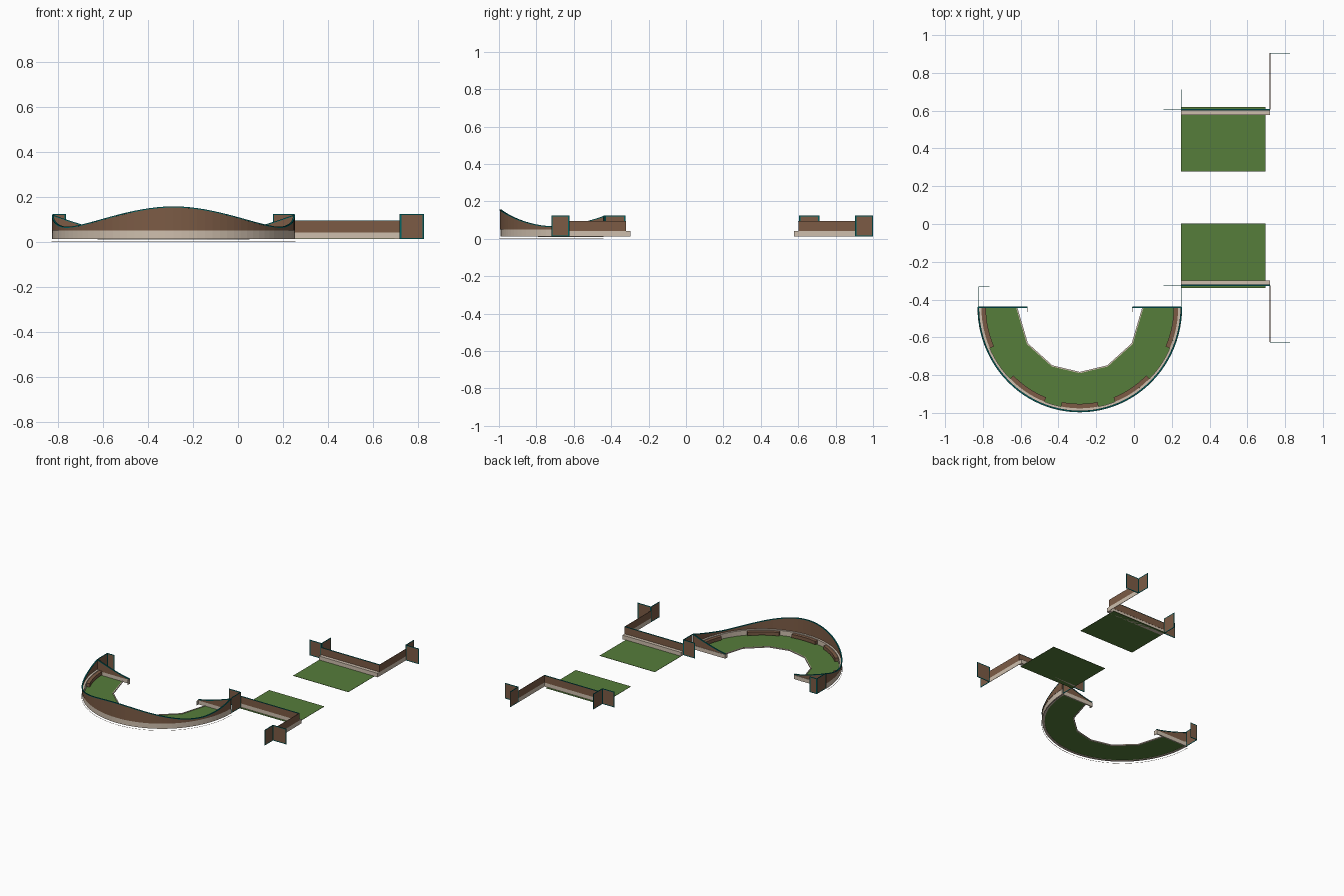
import bpy, bmesh, math

if "Cube" in bpy.data.objects:
    bpy.data.objects.remove(bpy.data.objects["Cube"])


def material(name, rgb):
    m = bpy.data.materials.new(name)
    m.diffuse_color = (*rgb, 1)
    m.use_nodes = True
    m.node_tree.nodes["Principled BSDF"].inputs["Base Color"].default_value = m.diffuse_color
    return m


BROWN = material("brown", (0.20, 0.105, 0.06))
CREAM = material("cream", (0.62, 0.52, 0.42))
GREEN = material("green", (0.092, 0.205, 0.043))
TEAL = material("teal", (0.0, 0.13, 0.13))

CX, CY, RX, RY = -0.287, -0.44, 0.54, 0.555   # half-ellipse of the curved bank
BASE = 0.012


def finish(name, bm, mat):
    bmesh.ops.recalc_face_normals(bm, faces=bm.faces)
    me = bpy.data.meshes.new(name)
    bm.to_mesh(me)
    bm.free()
    me.materials.append(mat)
    ob = bpy.data.objects.new(name, me)
    bpy.context.collection.objects.link(ob)
    return ob


def sweep(name, mat, stations):
    """Closed bar through a list of cross-sections."""
    bm = bmesh.new()
    rings = [[bm.verts.new(p) for p in s] for s in stations]
    for a, b in zip(rings, rings[1:]):
        for k in range(len(a)):
            j = (k + 1) % len(a)
            bm.faces.new((a[k], a[j], b[j], b[k]))
    bm.faces.new(rings[0])
    bm.faces.new(rings[-1])
    return finish(name, bm, mat)


def box(name, mat, x0, x1, y0, y1, z0, z1):
    return sweep(name, mat, [[(x, y0, z0), (x, y1, z0), (x, y1, z1), (x, y0, z1)]
                             for x in (x0, x1)])


def arc(t, off):
    a = math.radians(t)
    return CX + (RX - off) * math.cos(a), CY - (RY - off) * math.sin(a)


def arc_bar(name, mat, o0, o1, zlow, zhigh, t0=0, t1=180, n=48):
    st = []
    for i in range(n + 1):
        t = t0 + (t1 - t0) * i / n
        (xa, ya), (xb, yb) = arc(t, o0), arc(t, o1)
        st.append([(xa, ya, zlow(t)), (xb, yb, zlow(t)), (xb, yb, zhigh(t)), (xa, ya, zhigh(t))])
    return sweep(name, mat, st)


def wave(t):
    """Top of the curved wall: high ends, dip, then the tall middle."""
    t = min(t, 180 - t)
    if t < 28:
        return 0.067 + 0.055 * (1 - t / 28) ** 1.7
    u = (t - 28) / 62
    return 0.067 + 0.091 * u * u * (3 - 2 * u)


def const(z):
    return lambda t: z


def flange(name, x0, x1, y0, y1, top=0.125):
    """Thin upright brown panel with a teal rim."""
    h, r = 0.0012, 0.006
    along_x = abs(x1 - x0) > abs(y1 - y0)
    a0, a1 = sorted((x0, x1) if along_x else (y0, y1))
    c = y0 if along_x else x0

    def plate(part, mat, p, q, z0, z1, th):
        if along_x:
            box(name + part, mat, p, q, c - th, c + th, z0, z1)
        else:
            box(name + part, mat, c - th, c + th, p, q, z0, z1)
    plate("_panel", BROWN, a0 + r, a1 - r, BASE + r, top - r, h)
    plate("_rim_top", TEAL, a0, a1, top - r, top, h)
    plate("_rim_bottom", TEAL, a0, a1, BASE, BASE + r, h)
    plate("_rim_start", TEAL, a0, a0 + r, BASE + r, top - r, h)
    plate("_rim_end", TEAL, a1 - r, a1, BASE + r, top - r, h)


# Curved bank: wall, trim, kerb, ground line
arc_bar("curved_wall", BROWN, 0.0, 0.005, const(0.05), lambda t: wave(t) - 0.005)
arc_bar("curved_wall_trim", TEAL, -0.001, 0.007, lambda t: wave(t) - 0.005, wave)
arc_bar("curved_kerb", CREAM, 0.002, 0.019, const(BASE), const(0.05))
arc_bar("ground_line", CREAM, -0.002, 0.0, const(0), const(0.001))
for i, (t0, t1) in enumerate([(0, 24), (45, 69), (79, 101), (111, 135), (156, 180)]):
    arc_bar(f"bench_{i}", BROWN, 0.019, 0.043, const(0.02), const(0.045), t0, t1, 8)

# Curved lawn with a faceted inner edge
inner = [0, 34, 64, 90, 116, 146, 180]
rim = []
for t in inner:
    a = math.radians(t)
    rim.append((CX + 0.338 * math.cos(a), CY - 0.35 * math.sin(a)))
bm = bmesh.new()
steps = 8
for s in range(len(inner) - 1):
    for k in range(steps):
        quad = []
        for f in (k / steps, (k + 1) / steps):
            p = [rim[s][d] + (rim[s + 1][d] - rim[s][d]) * f for d in (0, 1)]
            q = arc(inner[s] + (inner[s + 1] - inner[s]) * f, 0.012)
            quad.append((bm.verts.new((*p, 0.014)), bm.verts.new((*q, 0.014))))
        bm.faces.new((quad[0][0], quad[0][1], quad[1][1], quad[1][0]))
bmesh.ops.remove_doubles(bm, verts=bm.verts, dist=1e-5)
finish("curved_lawn", bm, GREEN)
sweep("lawn_edge", CREAM, [[(x, y, 0.010), (CX + (x - CX) * 0.98, CY + (y - CY) * 0.98, 0.010),
                            (CX + (x - CX) * 0.98, CY + (y - CY) * 0.98, 0.018), (x, y, 0.018)]
                           for x, y in rim])

# End walls of the curve, one on each side
for side, s in (("right", 1), ("left", -1)):
    def end_bar(name, mat, zlow, zhigh, y0, y1, n=12):
        st = []
        for i in range(n + 1):
            u = i / n
            x = CX + s * (0.54 - 0.262 * u)
            st.append([(x, y0, zlow(u)), (x, y1, zlow(u)), (x, y1, zhigh(u)), (x, y0, zhigh(u))])
        sweep(f"{side}_{name}", mat, st)

    def slope(u):
        return 0.048 + 0.074 * (1 - u) ** 1.3
    end_bar("end_kerb", CREAM, const(BASE), const(0.04), -0.445, -0.438)
    end_bar("end_wall", BROWN, const(0.04), lambda u: slope(u) - 0.005, -0.445, -0.440)
    end_bar("end_trim", TEAL, lambda u: slope(u) - 0.005, slope, -0.446, -0.437)
    hx = CX + s * 0.278
    box(f"{side}_end_hook", CREAM, hx - 0.002, hx + 0.002, -0.465, -0.44, BASE, 0.042)
flange("left_side_flange", -0.822, -0.822, -0.44, -0.332)
flange("left_cross_flange", -0.822, -0.765, -0.332, -0.332)

# Two straight sections, mirrored about y = 0.14
for tag, m in (("front", -1), ("back", 1)):
    def Y(d):
        return 0.14 + m * d

    def span(name, mat, x0, x1, d0, d1, z0, z1):
        y0, y1 = sorted((Y(d0), Y(d1)))
        box(f"{tag}_{name}", mat, x0, x1, y0, y1, z0, z1)
    span("lawn", GREEN, 0.25, 0.695, 0.138, 0.48, 0.012, 0.014)
    span("kerb", CREAM, 0.25, 0.72, 0.438, 0.465, BASE, 0.042)
    span("wall", BROWN, 0.25, 0.72, 0.462, 0.466, 0.042, 0.093)
    span("wall_trim", TEAL, 0.25, 0.72, 0.460, 0.468, 0.093, 0.095)
    span("return_kerb", CREAM, 0.7185, 0.7215, 0.465, 0.765, BASE, 0.042)
    span("return_wall", BROWN, 0.7185, 0.7215, 0.465, 0.765, 0.042, 0.095)
    flange(f"{tag}_inner_side_flange", 0.25, 0.25, Y(0.466), Y(0.573))
    flange(f"{tag}_inner_cross_flange", 0.155, 0.25, Y(0.466), Y(0.466))
    flange(f"{tag}_outer_side_flange", 0.72, 0.72, Y(0.765), Y(0.86))
    flange(f"{tag}_outer_cross_flange", 0.72, 0.827, Y(0.765), Y(0.765))
